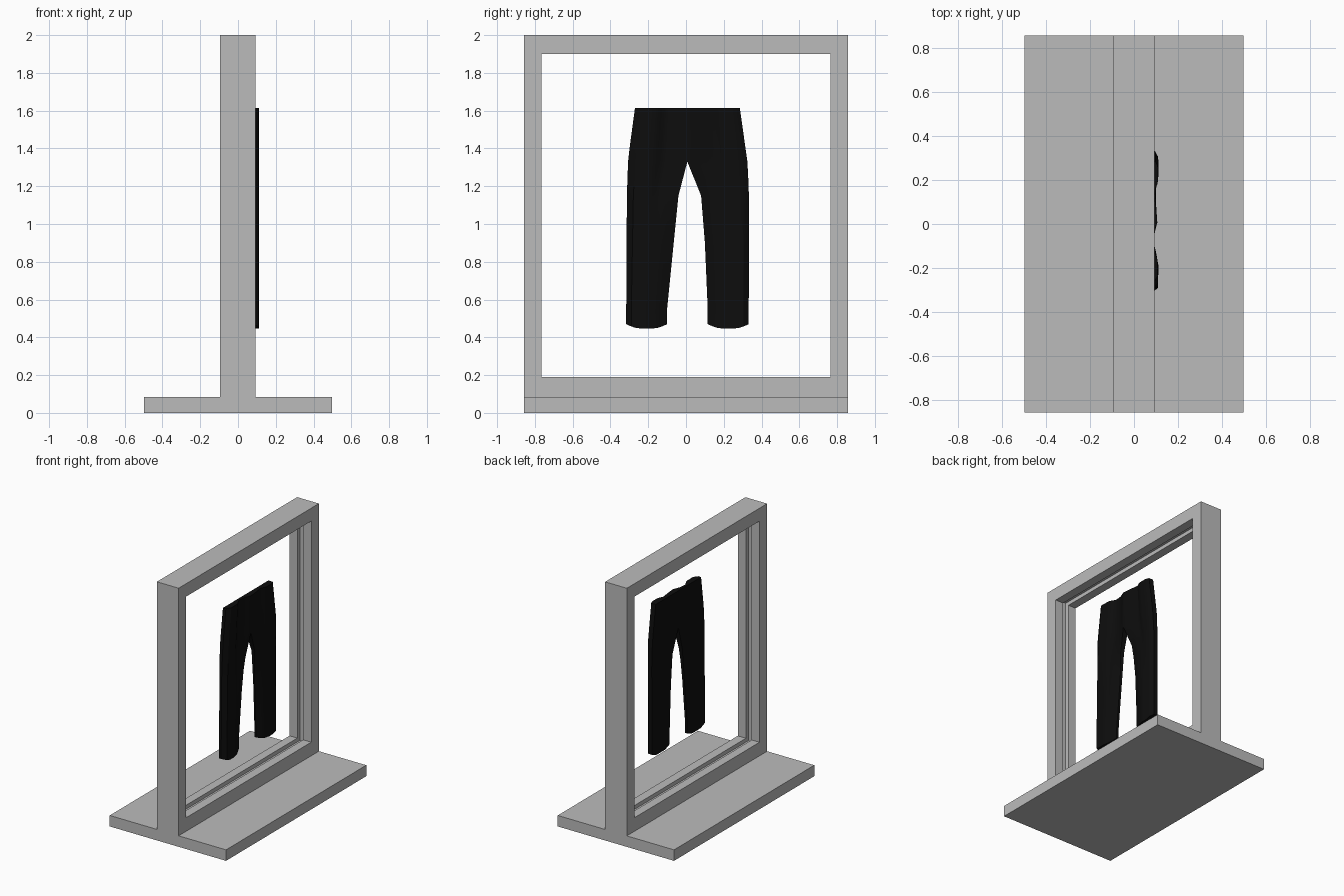
import bpy, bmesh

if "Cube" in bpy.data.objects:
    bpy.data.objects.remove(bpy.data.objects["Cube"])


def material(name, rgb):
    m = bpy.data.materials.new(name)
    m.diffuse_color = (*rgb, 1)
    m.use_nodes = True
    m.node_tree.nodes["Principled BSDF"].inputs["Base Color"].default_value = m.diffuse_color
    return m


GREY = material("stand grey", (0.5, 0.5, 0.5))
BLACK = material("cloth black", (0.004, 0.004, 0.004))


def finish(bm, name, mat):
    bmesh.ops.remove_doubles(bm, verts=bm.verts, dist=0.0005)
    bmesh.ops.recalc_face_normals(bm, faces=bm.faces)
    me = bpy.data.meshes.new(name)
    bm.to_mesh(me)
    bm.free()
    me.materials.append(mat)
    ob = bpy.data.objects.new(name, me)
    bpy.context.collection.objects.link(ob)
    return ob


# Base plate
bm = bmesh.new()
bmesh.ops.create_cube(bm, size=1)
for v in bm.verts:
    v.co.x *= 0.995
    v.co.y *= 1.714
    v.co.z = (v.co.z + 0.5) * 0.085
finish(bm, "base_plate", GREY)


# Upright frame: grooved section carried round four mitred corners
def rect(x, y, z0, z1):
    return [(x, -y, z0), (x, y, z0), (x, y, z1), (x, -y, z1)]


def inner(x, d=0.0):
    return rect(x, 0.764 + d, 0.19 - d, 1.9 + d)


bm = bmesh.new()
X0, X1, G0, G1, DEPTH = -0.094, 0.092, -0.027, 0.022, 0.03
loops = [rect(X0, 0.857, 0.085, 2), rect(X1, 0.857, 0.085, 2),
         inner(X1), inner(G1), inner(G1, DEPTH),
         inner(G0, DEPTH), inner(G0), inner(X0)]
rings = [[bm.verts.new(p) for p in lp] for lp in loops]
for i, a in enumerate(rings):
    b = rings[(i + 1) % len(rings)]
    for k in range(4):
        n = (k + 1) % 4
        bm.faces.new((a[k], a[n], b[n], b[k]))
finish(bm, "display_frame", GREY)


# Trousers: two halves, each a softly creased front with a flat back
def lerp(table, s):
    for (a, va), (b, vb) in zip(table, table[1:]):
        if s <= b:
            return va + (vb - va) * max(0, s - a) / (b - a)
    return table[-1][1]


ROWS = [0.46, 0.55, 0.75, 0.9, 1.05, 1.15, 1.24, 1.33, 1.42, 1.52, 1.615]
COLS = 16
BACK = 0.06
halves = [
    dict(outer=[(0.46, -0.317), (1.15, -0.313), (1.35, -0.306), (1.615, -0.27)],
         inner=[(0.46, -0.1), (0.55, -0.1), (1.15, -0.04), (1.33, 0.007), (1.7, 0.007)],
         waist=[(0, 0.085), (0.12, 0.108), (0.42, 0.106), (0.6, 0.078), (0.8, 0.084), (1, 0.106)],
         leg=[(0, 0.078), (0.12, 0.108), (0.5, 0.111), (0.75, 0.1), (1, 0.078)]),
    dict(outer=[(0.46, 0.332), (1.18, 0.333), (1.33, 0.325), (1.615, 0.285)],
         inner=[(0.46, 0.115), (0.55, 0.115), (0.9, 0.1), (1.15, 0.08), (1.33, 0.007), (1.7, 0.007)],
         waist=[(0, 0.098), (0.1, 0.11), (0.35, 0.109), (0.5, 0.09), (0.75, 0.1), (1, 0.106)],
         leg=[(0, 0.09), (0.12, 0.11), (0.5, 0.111), (0.75, 0.098), (1, 0.072)]),
]

bm = bmesh.new()
for h in halves:
    front, back = [], []
    for r, z in enumerate(ROWS):
        yo, yi = lerp(h["outer"], z), lerp(h["inner"], z)
        w = min(1, max(0, (z - 1.0) / 0.33))
        fr, bk = [], []
        for c in range(COLS + 1):
            t = c / COLS
            y = yo + (yi - yo) * t
            x = lerp(h["leg"], t) * (1 - w) + lerp(h["waist"], t) * w
            zz = z
            if r == 0:  # rounded hem
                zz = 0.47 - 0.022 * min(1, 5 * t * (1 - t))
            fr.append(bm.verts.new((x, y, zz)))
            bk.append(bm.verts.new((BACK, y, zz)))
        front.append(fr)
        back.append(bk)
    last = len(ROWS) - 1
    for r in range(last):
        for c in range(COLS):
            for g in (front, back):
                bm.faces.new((g[r][c], g[r][c + 1], g[r + 1][c + 1], g[r + 1][c]))
        # side walls, leaving the seam above the crotch open so the halves join
        for c in (0, COLS):
            if c == 0 or ROWS[r] < 1.33:
                bm.faces.new((front[r][c], front[r + 1][c], back[r + 1][c], back[r][c]))
    for r in (0, last):
        for c in range(COLS):
            bm.faces.new((front[r][c], front[r][c + 1], back[r][c + 1], back[r][c]))
trousers = finish(bm, "trousers", BLACK)
bpy.context.view_layer.objects.active = trousers
trousers.select_set(True)
bpy.ops.object.shade_smooth_by_angle()
